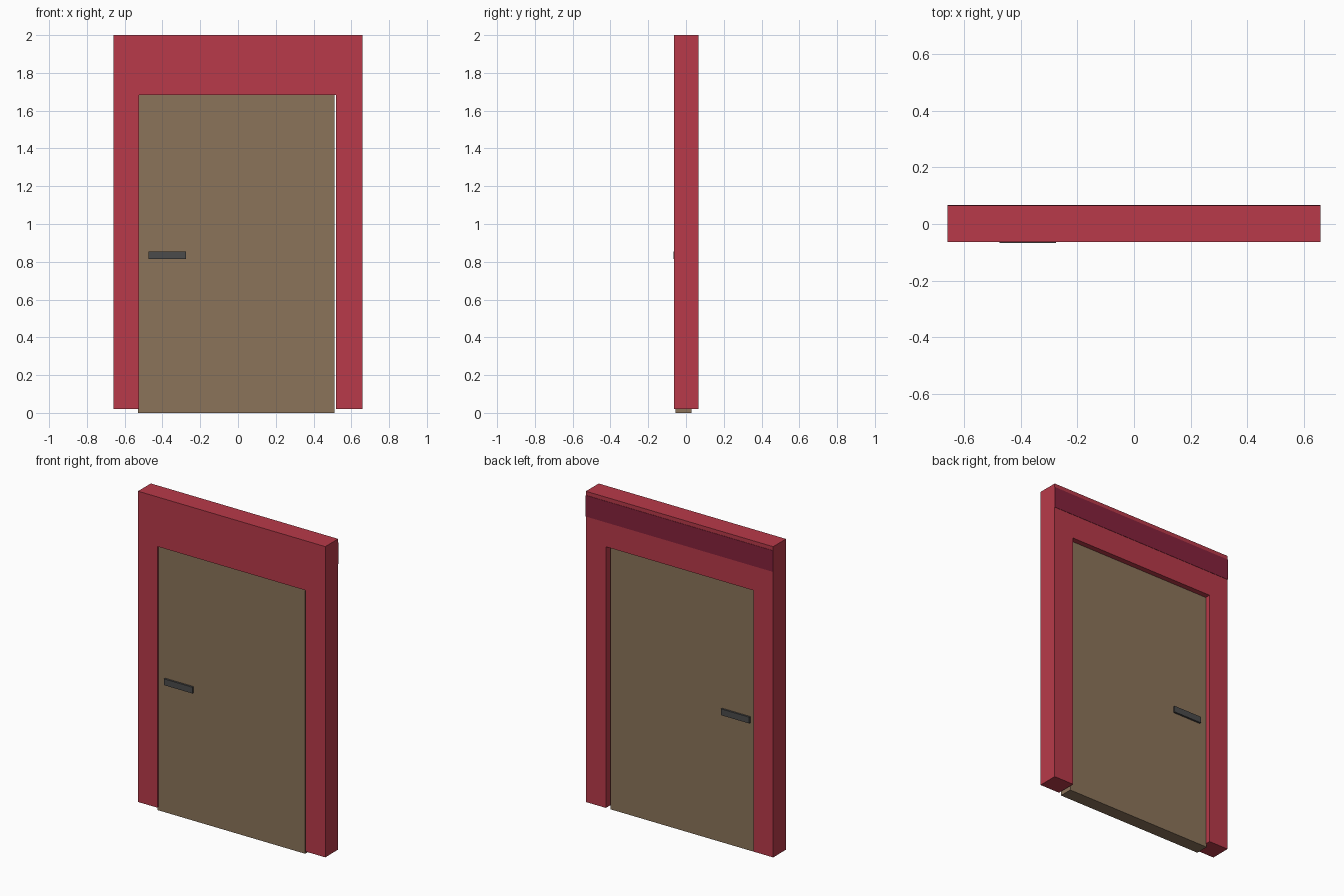
import bpy, bmesh

if "Cube" in bpy.data.objects:
    bpy.data.objects.remove(bpy.data.objects["Cube"])


def material(name, rgb):
    m = bpy.data.materials.new(name)
    m.diffuse_color = (*rgb, 1.0)
    m.use_nodes = True
    m.node_tree.nodes["Principled BSDF"].inputs["Base Color"].default_value = m.diffuse_color
    return m


def extruded(name, profile, y0, y1, mat):
    """Extrude an (x, z) outline from y0 to y1."""
    bm = bmesh.new()
    face = bm.faces.new([bm.verts.new((x, y0, z)) for x, z in profile])
    ext = bmesh.ops.extrude_face_region(bm, geom=[face])
    verts = [g for g in ext["geom"] if isinstance(g, bmesh.types.BMVert)]
    bmesh.ops.translate(bm, verts=verts, vec=(0, y1 - y0, 0))
    bmesh.ops.recalc_face_normals(bm, faces=bm.faces)
    mesh = bpy.data.meshes.new(name)
    bm.to_mesh(mesh)
    bm.free()
    mesh.materials.append(mat)
    obj = bpy.data.objects.new(name, mesh)
    bpy.context.collection.objects.link(obj)
    return obj


def box(name, x0, x1, y0, y1, z0, z1, mat):
    return extruded(name, [(x0, z0), (x1, z0), (x1, z1), (x0, z1)], y0, y1, mat)


red = material("frame_red", (0.48, 0.042, 0.067))
dark_red = material("band_dark_red", (0.24, 0.016, 0.045))
brown = material("door_brown", (0.258, 0.174, 0.102))
dark_grey = material("handle_dark_grey", (0.07, 0.07, 0.07))

# Door frame: one upside-down U
L, R, TOP, BASE = -0.523, 0.519, 1.684, 0.02
extruded("door_frame",
         [(-0.66, BASE), (L, BASE), (L, TOP), (R, TOP),
          (R, BASE), (0.66, BASE), (0.66, 2.0), (-0.66, 2.0)],
         -0.064, 0.065, red)

# Dark band across the back of the lintel
box("lintel_band", -0.66, 0.66, 0.064, 0.067, 1.84, 1.975, dark_red)

# Door leaf, set slightly left and dropping below the frame
box("door_leaf", -0.53, 0.512, -0.055, 0.03, 0.0, 1.686, brown)

# Handles on both faces of the door
for name, y0, y1 in (("front_handle", -0.067, -0.054),
                     ("back_handle", 0.029, 0.042)):
    box(name, -0.475, -0.275, y0, y1, 0.815, 0.855, dark_grey)
